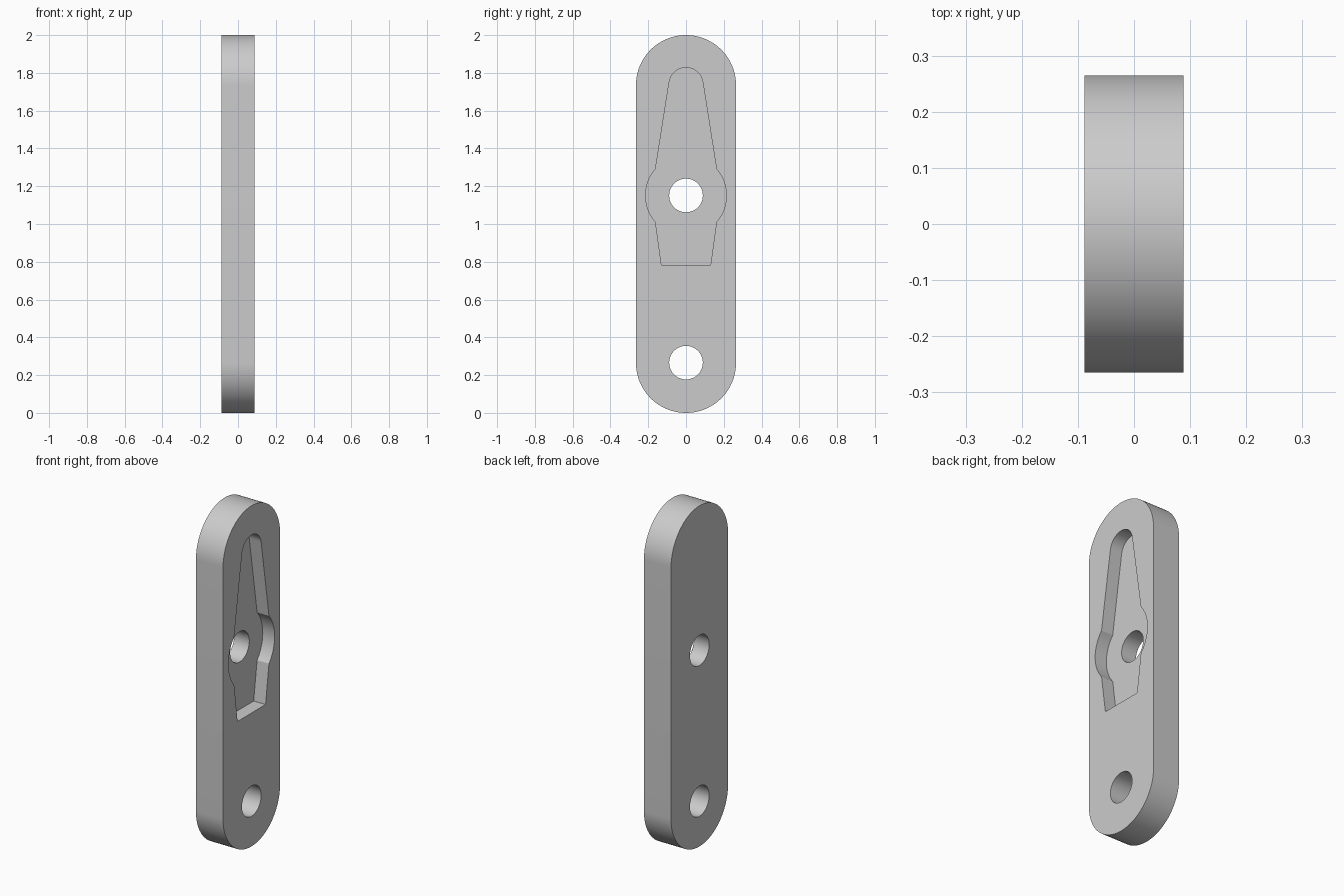
import bpy
import bmesh
from math import sin, cos, pi, radians

cube = bpy.data.objects.get("Cube")
if cube:
    bpy.data.objects.remove(cube, do_unlink=True)

HALF_T = 0.088      # half thickness
END_R = 0.265       # rounded end radius
HOLE_R = 0.089
LOW_Z, MID_Z = 0.266, 1.151
POCKET_DEPTH = 0.077

grey = bpy.data.materials.new("plain grey")
grey.use_nodes = True
colour = (0.6, 0.6, 0.6, 1)
grey.diffuse_color = colour
grey.node_tree.nodes["Principled BSDF"].inputs["Base Color"].default_value = colour


def arc(cz, r, start, end, steps):
    """Points (y, z) on an arc centred at y = 0."""
    angles = [radians(start + (end - start) * i / steps) for i in range(steps + 1)]
    return [(r * cos(a), cz + r * sin(a)) for a in angles]


def prism(name, outline, x0, x1):
    """Extrude a (y, z) outline along x."""
    bm = bmesh.new()
    face = bm.faces.new([bm.verts.new((x0, y, z)) for y, z in outline])
    ext = bmesh.ops.extrude_face_region(bm, geom=[face])["geom"]
    verts = [v for v in ext if isinstance(v, bmesh.types.BMVert)]
    bmesh.ops.translate(bm, verts=verts, vec=(x1 - x0, 0, 0))
    bmesh.ops.recalc_face_normals(bm, faces=bm.faces[:])
    mesh = bpy.data.meshes.new(name)
    bm.to_mesh(mesh)
    bm.free()
    mesh.materials.append(grey)
    obj = bpy.data.objects.new(name, mesh)
    bpy.context.collection.objects.link(obj)
    return obj


# Flat bar with fully rounded ends
bar = prism("link_plate",
            arc(2 - END_R, END_R, 0, 180, 48) + arc(END_R, END_R, 180, 360, 48),
            -HALF_T, HALF_T)

# Pocket outline: tapered arm, round boss, tapered foot; right half then mirrored
half = [(0.13, 0.783)] + arc(MID_Z, 0.214, -41, 41, 20) + arc(1.738, 0.09, 8.5, 90, 14)
pocket_outline = half + [(-y, z) for y, z in reversed(half[:-1])]
cutters = [prism("pocket_cutter", pocket_outline, HALF_T - POCKET_DEPTH, HALF_T + 0.1)]

# Two through holes
for z in (LOW_Z, MID_Z):
    cutters.append(prism("hole_cutter", arc(z, HOLE_R, 0, 352.5, 47), -0.3, 0.3))

bpy.ops.object.select_all(action="DESELECT")
bpy.context.view_layer.objects.active = bar
bar.select_set(True)
for cutter in cutters:
    cutter.hide_render = True
    cut = bar.modifiers.new("cut", "BOOLEAN")
    cut.operation = "DIFFERENCE"
    cut.solver = "EXACT"
    cut.object = cutter
    bpy.ops.object.modifier_apply(modifier=cut.name)
    bpy.data.objects.remove(cutter, do_unlink=True)

bpy.ops.object.shade_smooth_by_angle(angle=radians(25))
